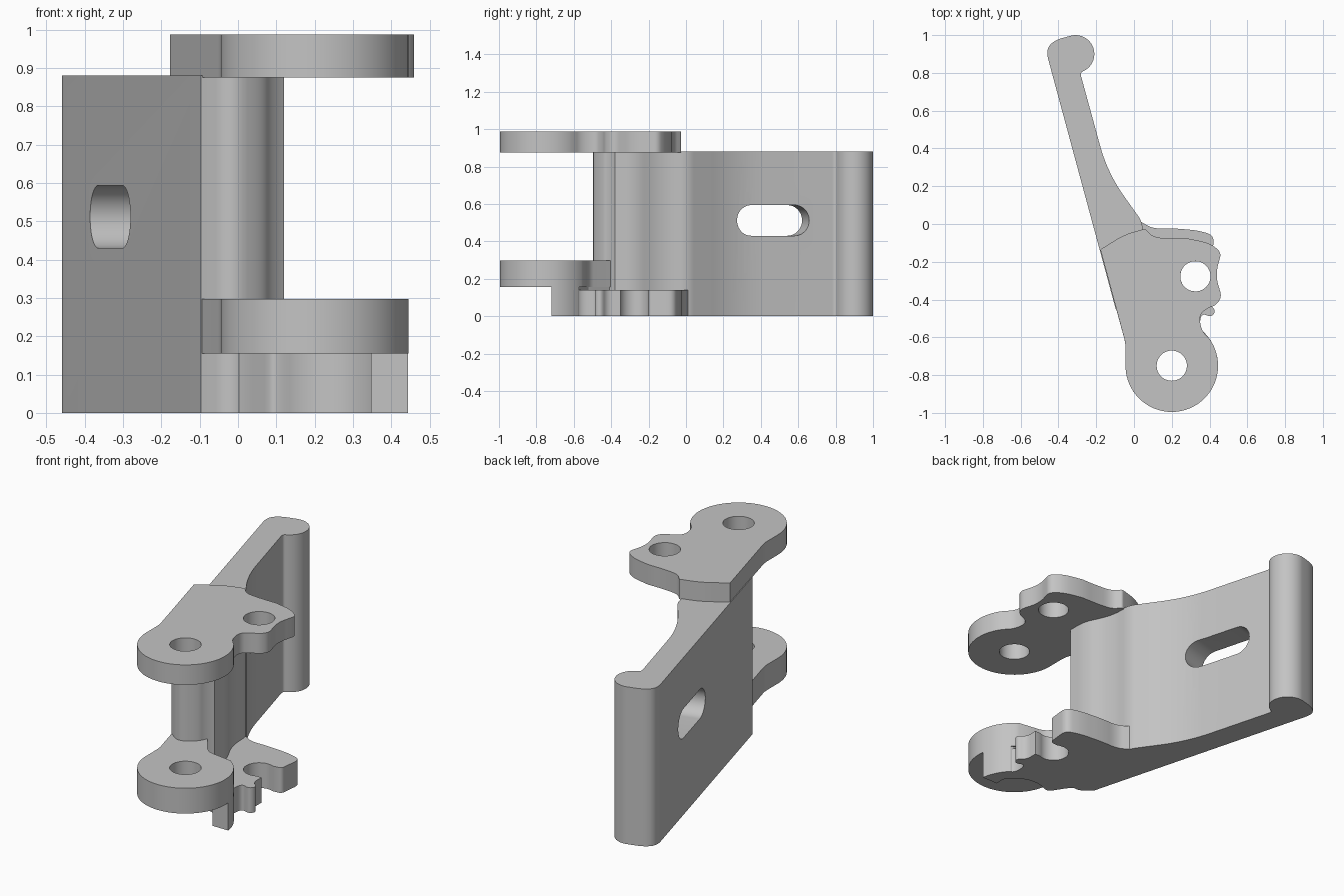
import bpy
import bmesh
from math import sin, cos, radians
from mathutils import Vector, Matrix

if "Cube" in bpy.data.objects:
    bpy.data.objects.remove(bpy.data.objects["Cube"])

metal = bpy.data.materials.new("grey metal")
metal.use_nodes = True
GREY = (0.55, 0.55, 0.55, 1)
metal.diffuse_color = GREY
metal.node_tree.nodes["Principled BSDF"].inputs["Base Color"].default_value = GREY

PIVOT = (0.2, -0.75)
PIN = (0.325, -0.277)
EYE_R, HOLE_R = 0.245, 0.08


def arc(centre, r, start, end, steps=24):
    """Points along an arc, angles in degrees."""
    angles = [radians(start + (end - start) * i / steps) for i in range(steps + 1)]
    return [(centre[0] + r * cos(a), centre[1] + r * sin(a)) for a in angles]


def rounded(points, steps=8):
    """Replace each (x, y, r) corner of a closed outline by a smooth bend."""
    out = []
    for i, p in enumerate(points):
        if len(p) == 2:
            out.append(p)
            continue
        c = Vector(p[:2])
        before = Vector(points[i - 1][:2]) - c
        after = Vector(points[(i + 1) % len(points)][:2]) - c
        a = c + before.normalized() * min(p[2], before.length * 0.49)
        b = c + after.normalized() * min(p[2], after.length * 0.49)
        for k in range(steps + 1):
            t = k / steps
            out.append(tuple(a * (1 - t) ** 2 + c * 2 * t * (1 - t) + b * t * t))
    return out


def prism(name, outline, z0, z1):
    """Extrude a flat outline, with its corners rounded, between two heights."""
    bm = bmesh.new()
    base = bm.faces.new([bm.verts.new((x, y, z0)) for x, y in rounded(outline)])
    top = bmesh.ops.extrude_face_region(bm, geom=[base])["geom"]
    bmesh.ops.translate(bm, vec=(0, 0, z1 - z0),
                        verts=[g for g in top if isinstance(g, bmesh.types.BMVert)])
    bmesh.ops.recalc_face_normals(bm, faces=bm.faces)
    mesh = bpy.data.meshes.new(name)
    bm.to_mesh(mesh)
    bm.free()
    mesh.materials.append(metal)
    obj = bpy.data.objects.new(name, mesh)
    bpy.context.collection.objects.link(obj)
    return obj


def activate(obj):
    bpy.ops.object.select_all(action="DESELECT")
    obj.select_set(True)
    bpy.context.view_layer.objects.active = obj


def cut(obj, cutter):
    cutter.hide_render = True
    mod = obj.modifiers.new("cut", "BOOLEAN")
    mod.operation, mod.solver, mod.object = "DIFFERENCE", "EXACT", cutter
    activate(obj)
    bpy.ops.object.modifier_apply(modifier=mod.name)
    bpy.data.objects.remove(cutter)


def drill(obj, centre):
    cut(obj, prism("drill", arc(centre, HOLE_R, 0, 352.5, 47), -1, 2))


# Lever: flat wall with a rounded grip at the back and a nosed post at the front
lever_outline = [(-0.467, 0.92, 0.05), (-0.425, 0.972, 0.05)] \
    + arc((-0.31, 0.9), 0.1, 100, -60) + [
        (-0.285, 0.80, 0.02), (-0.14, 0.27, 0.15), (0.045, 0.01, 0.04), (0.05, -0.13, 0.08),
        (0.12, -0.27, 0.05), (0.12, -0.38), (0.09, -0.405), (0.065, -0.455, 0.05),
        (-0.02, -0.51, 0.08), (-0.097, -0.45)]
lever = prism("lever_wall", lever_outline, 0, 0.88)

# Lengthwise slot through the wall
along = Vector((-0.265, 0.964, 0))
through = Vector((0.964, 0.265, 0))
slot = prism("slot_cutter", arc((0.12, 0), 0.082, -90, 90) + arc((-0.12, 0), 0.082, 90, 270), -0.3, 0.3)
frame = Matrix((along, (0, 0, 1), through)).transposed().to_4x4()
slot.data.transform(Matrix.Translation((-0.335, 0.425, 0.512)) @ frame)
cut(lever, slot)

# Upper bearing plate with pivot eye and pin hole
upper_outline = arc(PIVOT, EYE_R, 180, 395, 48) + [
    (0.355, -0.56, 0.05), (0.345, -0.48, 0.05), (0.39, -0.445, 0.02), (0.435, -0.43, 0.03),
    (0.465, -0.385, 0.03), (0.43, -0.27, 0.07), (0.463, -0.15, 0.03), (0.40, -0.10, 0.06),
    (0.29, -0.078), (0.20, -0.078, 0.06), (0.10, -0.07, 0.05), (0.06, -0.025, 0.01),
    (-0.05, -0.055, 0.06), (-0.178, -0.135), (-0.045, -0.63, 0.03)]
upper = prism("upper_plate", upper_outline, 0.875, 0.987)
drill(upper, PIVOT)
drill(upper, PIN)

# Lower pivot eye with a neck to the post
eye_outline = arc(PIVOT, EYE_R, 180, 416, 48) + [
    (0.18, -0.525, 0.04), (0.09, -0.40), (0.0, -0.38), (-0.097, -0.44), (-0.045, -0.63, 0.03)]
eye = prism("lower_eye", eye_outline, 0.155, 0.297)
drill(eye, PIVOT)

# Lower plate: a claw around the pin, a tooth and a recess around the pivot
recess = arc(PIVOT, 0.17, 118, 28, 16)
front_edge = [(-0.097, -0.45), (0.0, -0.475, 0.09), (0.085, -0.61, 0.03)] + recess
claw_outline = front_edge + arc(PIVOT, EYE_R, 30, 38, 4) + [
    (0.345, -0.56, 0.05), (0.355, -0.47, 0.05), (0.41, -0.495, 0.03), (0.435, -0.455, 0.03),
    (0.39, -0.42, 0.03), (0.39, -0.35)] + arc(PIN, HOLE_R, 295, 65) + [
        (0.41, -0.20, 0.02), (0.425, -0.06, 0.04), (0.34, -0.034, 0.05), (0.2, -0.022, 0.06),
        (0.10, -0.025, 0.05), (0.04, 0.01), (-0.12, -0.1), (-0.17, -0.15)]
prism("lower_claw", claw_outline, 0, 0.141)

# Front web and stop tab carrying the lower eye
web_outline = front_edge + [(0.347, -0.72)] + arc(PIVOT, EYE_R, 7, 45, 10) + [
    (0.18, -0.52), (0.09, -0.41), (-0.09, -0.41)]
prism("stop_tab_web", web_outline, 0, 0.156)

# Smooth the curved sides, keep the rims sharp
for obj in bpy.context.collection.objects:
    if obj.type == "MESH" and metal.name in obj.data.materials:
        activate(obj)
        bpy.ops.object.shade_smooth_by_angle(angle=radians(30))
